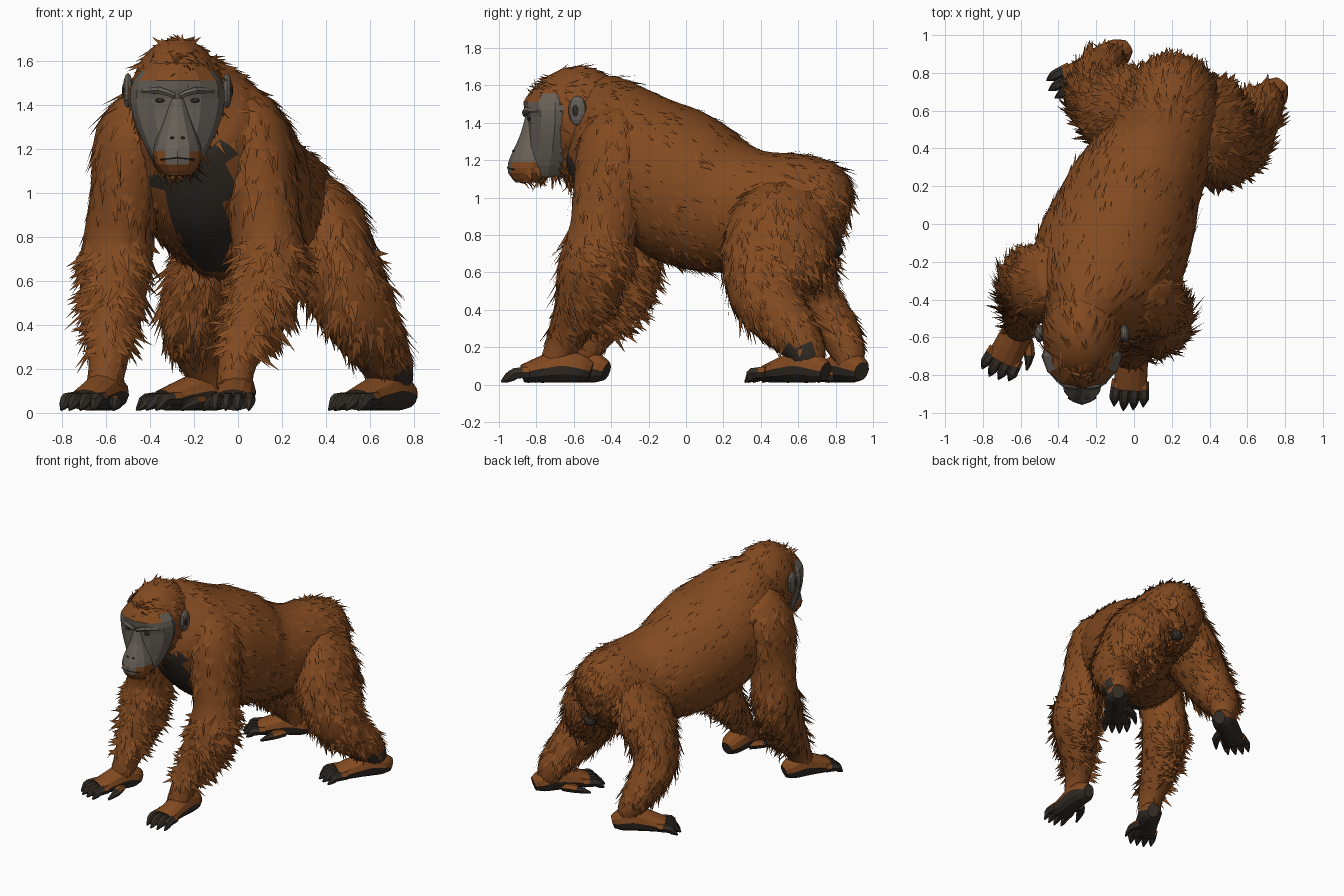
import bpy, bmesh, math, random
from mathutils import Vector as V

random.seed(4)
cube = bpy.data.objects.get("Cube")
if cube:
    bpy.data.objects.remove(cube)


def material(name, r, g, b):
    m = bpy.data.materials.new(name)
    m.use_nodes = True
    m.diffuse_color = (r, g, b, 1)
    bsdf = m.node_tree.nodes["Principled BSDF"]
    bsdf.inputs["Base Color"].default_value = (r, g, b, 1)
    bsdf.inputs["Roughness"].default_value = 0.9
    return m


FUR, GREY, DARK = range(3)
MATS = [material("rust_fur", 0.225, 0.068, 0.0145),
        material("grey_skin", 0.135, 0.117, 0.097),
        material("dark_skin", 0.034, 0.026, 0.02)]


def finish(name, bm, rule=FUR, smooth=False):
    """Turn a bmesh into an object; rule is a colour or a function of a face."""
    bm.normal_update()
    for f in bm.faces:
        f.material_index = rule(f) if callable(rule) else rule
        f.smooth = smooth
    me = bpy.data.meshes.new(name)
    bm.to_mesh(me)
    bm.free()
    for m in MATS:
        me.materials.append(m)
    ob = bpy.data.objects.new(name, me)
    bpy.context.collection.objects.link(ob)
    return ob


def spline(secs, steps):
    """Catmull-Rom interpolation of (x, y, z, width, depth) sections."""
    out = []
    n = len(secs)
    for i in range(n - 1):
        a, b, c, d = (secs[max(0, min(n - 1, i + k))] for k in (-1, 0, 1, 2))
        for s in range(steps):
            t = s / steps
            out.append([0.5 * (2 * q + (r - p) * t + (2 * p - 5 * q + 4 * r - u) * t * t
                               + (3 * q - p - 3 * r + u) * t ** 3)
                        for p, q, r, u in zip(a, b, c, d)])
    return out + [list(secs[-1])]


def loft(name, secs, side=(1, 0, 0), sides=14, steps=3, rule=FUR, smooth=True, flat_rings=False):
    """Skin elliptical rings strung along a path."""
    secs = spline(secs, steps)
    bm = bmesh.new()
    rings = []
    for i, s in enumerate(secs):
        tangent = V(secs[min(i + 1, len(secs) - 1)][:3]) - V(secs[max(i - 1, 0)][:3])
        tangent = V((0, 0, -1)) if flat_rings else tangent.normalized()
        u = V(side)
        u = (u - tangent * u.dot(tangent)).normalized()
        w = tangent.cross(u)
        rings.append([bm.verts.new(V(s[:3]) + u * s[3] * math.cos(a) + w * s[4] * math.sin(a))
                      for a in (math.tau * k / sides for k in range(sides))])
    for a, b in zip(rings, rings[1:]):
        for k in range(sides):
            j = (k + 1) % sides
            bm.faces.new((a[k], a[j], b[j], b[k]))
    bm.faces.new(rings[0])
    bm.faces.new(rings[-1])
    bmesh.ops.recalc_face_normals(bm, faces=bm.faces)
    return finish(name, bm, rule, smooth)


def tufts(name, ob, count, length, flow, lift=0.2, keep=lambda p: True):
    """Scatter pointed locks of hair over the fur faces of a part."""
    bm = bmesh.new()
    me = ob.data
    polys = [p for p in me.polygons if p.material_index == FUR and keep(p.center)]
    for p in random.choices(polys, [q.area for q in polys], k=count):
        a, b, c = (me.vertices[i].co for i in random.sample(list(p.vertices), 3))
        r, s = random.random(), random.random()
        root = a.lerp(b, r).lerp(c, s * 0.6)
        n = p.normal
        d = V(flow) + V([random.gauss(0, 0.2) for _ in range(3)])
        d = (d - n * d.dot(n)).normalized()
        across = n.cross(d) * length * random.uniform(0.12, 0.22)
        tip = root + (d + n * random.uniform(0.2, 1.4) * lift) * length * random.uniform(0.6, 1.4)
        root = root - n * 0.004
        tip.z = max(tip.z, 0.03)
        bm.faces.new([bm.verts.new(q) for q in (root + across, root - across, tip)])
    return finish(name, bm)


def ball(name, loc, scale, rule, u=10, v=7, smooth=False):
    bm = bmesh.new()
    bmesh.ops.create_uvsphere(bm, u_segments=u, v_segments=v, radius=1)
    for q in bm.verts:
        q.co = V([c * k for c, k in zip(q.co, scale)]) + V(loc)
    return finish(name, bm, rule, smooth)


# Torso with a bare dark chest narrowing to the left below
def chest(f):
    c = f.calc_center_median()
    bare = c.z < 1.22 and c.y < -0.05 and f.normal.y < -0.15
    return DARK if bare and -0.37 + max(0, 1 - c.z) * 0.55 < c.x < -0.02 else FUR


torso = loft("torso", [(0.2, 0.86, 0.9, 0.1, 0.13), (0.2, 0.78, 0.92, 0.21, 0.25),
                       (0.19, 0.62, 0.94, 0.265, 0.29), (0.13, 0.4, 0.94, 0.29, 0.31),
                       (0.02, 0.2, 0.96, 0.35, 0.37), (-0.06, 0, 1.04, 0.385, 0.41),
                       (-0.14, -0.2, 1.16, 0.4, 0.4), (-0.21, -0.38, 1.32, 0.34, 0.32),
                       (-0.26, -0.5, 1.41, 0.23, 0.27), (-0.28, -0.62, 1.46, 0.13, 0.18)],
             side=(0.95, -0.3, 0), sides=28, rule=chest)
tufts("back_fur", torso, 1100, 0.1, (0.25, 0.8, -0.6), 0.1)
tufts("rump_fur", torso, 450, 0.08, (0, 0.4, -1), 0.2, lambda p: p.y > 0.55)
tufts("belly_fur", torso, 160, 0.08, (0, 0.3, -1), 0.25, lambda p: p.z < 0.75)
ball("rump_skin", (0.26, 0.8, 0.72), (0.05, 0.04, 0.04), DARK)

# Limbs: path sections from the trunk down to the wrist or ankle
LIMBS = {
    "left_arm": [(-0.03, -0.3, 1.4, 0.13, 0.18), (0.06, -0.36, 1.25, 0.18, 0.22),
                 (0.1, -0.41, 1.0, 0.17, 0.2), (0.13, -0.45, 0.8, 0.16, 0.18),
                 (0.14, -0.5, 0.62, 0.17, 0.19), (0.06, -0.57, 0.4, 0.135, 0.14),
                 (0, -0.65, 0.24, 0.09, 0.1), (-0.02, -0.71, 0.11, 0.08, 0.07)],
    "right_arm": [(-0.38, -0.27, 1.4, 0.13, 0.18), (-0.47, -0.31, 1.25, 0.18, 0.22),
                  (-0.51, -0.32, 1.0, 0.16, 0.19), (-0.54, -0.3, 0.8, 0.16, 0.17),
                  (-0.56, -0.32, 0.62, 0.16, 0.18), (-0.58, -0.4, 0.42, 0.13, 0.15),
                  (-0.59, -0.51, 0.24, 0.09, 0.1), (-0.61, -0.56, 0.11, 0.08, 0.07)],
    "left_leg": [(0.27, 0.6, 0.97, 0.16, 0.22), (0.38, 0.53, 0.84, 0.2, 0.29),
                 (0.45, 0.46, 0.65, 0.2, 0.28), (0.54, 0.43, 0.47, 0.18, 0.2),
                 (0.63, 0.54, 0.32, 0.14, 0.15), (0.69, 0.64, 0.19, 0.11, 0.11),
                 (0.7, 0.66, 0.09, 0.08, 0.08)],
    "right_leg": [(0.08, 0.6, 0.97, 0.16, 0.22), (-0.04, 0.59, 0.8, 0.18, 0.24),
                  (-0.15, 0.61, 0.62, 0.17, 0.2), (-0.21, 0.68, 0.45, 0.15, 0.16),
                  (-0.18, 0.81, 0.29, 0.12, 0.12), (-0.13, 0.87, 0.16, 0.09, 0.09),
                  (-0.12, 0.87, 0.09, 0.07, 0.07)]}


def heel_side(f):
    """Sole skin wrapping up the outer side of the left heel."""
    c = f.calc_center_median()
    return DARK if c.x > 0.72 and c.z < 0.2 and c.y < 0.7 else FUR


for name, secs in LIMBS.items():
    limb = loft(name, secs, rule=heel_side)
    back = 0.9 if "arm" in name else 0.5
    tufts(name + "_upper_fur", limb, 350, 0.12, (0, 0.1, -1), 0.12, lambda p: p.z > 0.72)
    tufts(name + "_lower_fur", limb, 480, 0.1, (0, back, -0.7), 0.3,
          lambda p: 0.27 < p.z < 0.78)
    tufts(name + "_ankle_fur", limb, 70, 0.07, (0, 0, -1), 0.1, lambda p: 0.15 < p.z < 0.33)


# Hands and feet: furry back, dark sole and finger tips, one opposed thumb
def paw(name, heel, tip, width, thumb):
    a, b = V((*heel, 0)), V((*tip, 0))
    d = b - a
    p = V((-d.y, d.x, 0)).normalized()

    def at(t, z, w, h, off=0):
        return (*(a + d * t + p * off + V((0, 0, z))), w, h)

    def skin(f):
        c = f.calc_center_median()
        along = (c - a).dot(d) / d.length_squared
        return DARK if c.z < 0.06 or f.normal.z < -0.2 or along > 0.72 else FUR

    loft(name, [at(-0.24, 0.07, width * 0.5, 0.05), at(-0.1, 0.085, width * 0.9, 0.075),
                at(0.15, 0.1, width, 0.09), at(0.4, 0.085, width, 0.075),
                at(0.72, 0.058, width * 1.05, 0.048)], p, 12, 3, skin, False)
    for i in range(4):
        off = (i - 1.5) * width * 0.54
        reach = 1 - 0.05 * abs(i - 1.3)
        loft(f"{name}_finger_{i + 1}",
             [at(0.6, 0.065, 0.03, 0.034, off), at(0.82, 0.06, 0.029, 0.032, off * 1.1),
              at(0.95 * reach, 0.038, 0.023, 0.025, off * 1.12),
              at(1.04 * reach, 0.013, 0.004, 0.005, off * 1.12)], p, 6, 2, skin, False)
    loft(name + "_thumb",
         [at(0.25, 0.05, 0.035, 0.035, thumb * width * 0.6),
          at(0.45, 0.045, 0.03, 0.03, thumb * width * 1.3),
          at(0.68, 0.015, 0.006, 0.008, thumb * width * 1.6)], p, 6, 2, skin, False)


paw("left_hand", (0, -0.6), (-0.03, -0.98), 0.085, -1)
paw("right_hand", (-0.58, -0.5), (-0.74, -0.81), 0.085, 1)
paw("left_foot", (0.72, 0.67), (0.47, 0.35), 0.09, -1)
paw("right_foot", (-0.11, 0.89), (-0.43, 0.69), 0.085, 1)

# Head
HX = -0.275
head = ball("head", (HX, -0.575, 1.43), (0.215, 0.27, 0.275), FUR, 16, 10, True)
tufts("crown_fur", head, 380, 0.09, (0, 0.8, -0.4), 0.1, lambda p: p.y > -0.72)
tufts("brow_fur", head, 70, 0.07, (0, -0.7, 0.2), 0.3,
      lambda p: 1.55 < p.z < 1.66 and p.y < -0.65)


# Face and bearded muzzle
def face_colour(f):
    c = f.calc_center_median()
    return FUR if c.z > 1.53 and abs(c.x - HX) < 0.16 else GREY


def beard_colour(f):
    c = f.calc_center_median()
    return FUR if c.z < 1.12 or (c.z < 1.2 and abs(c.x - HX) > 0.055) else GREY


loft("face", [(HX, -0.69, 1.59, 0.13, 0.12), (HX, -0.7, 1.51, 0.2, 0.17),
              (HX, -0.7, 1.43, 0.215, 0.15), (HX, -0.705, 1.34, 0.2, 0.14),
              (HX, -0.715, 1.25, 0.165, 0.13), (HX, -0.73, 1.17, 0.125, 0.12),
              (HX, -0.74, 1.11, 0.08, 0.09)],
     sides=12, steps=2, rule=face_colour, smooth=False, flat_rings=True)
muzzle = loft("muzzle", [(HX, -0.83, 1.43, 0.03, 0.03), (HX, -0.82, 1.34, 0.06, 0.065),
                         (HX, -0.82, 1.26, 0.09, 0.1), (HX, -0.82, 1.19, 0.11, 0.13),
                         (HX, -0.83, 1.13, 0.1, 0.12), (HX, -0.84, 1.08, 0.06, 0.07)],
              sides=12, steps=2, rule=beard_colour, smooth=False, flat_rings=True)
tufts("beard", muzzle, 60, 0.06, (0, 0.4, -1), 0.15, lambda p: p.z < 1.2 and p.y > -0.88)
tufts("throat_fur", head, 160, 0.17, (0, 0, -1), 0.2, lambda p: p.z < 1.3 and p.y < -0.5)
loft("mouth", [(HX - 0.075, -0.92, 1.15, 0.004, 0.004), (HX, -0.948, 1.16, 0.01, 0.006),
               (HX + 0.075, -0.92, 1.15, 0.004, 0.004)],
     (0, 1, 0), 6, 2, DARK, False)
for s, label in ((1, "left"), (-1, "right")):
    ball(label + "_eye", (HX + s * 0.08, -0.838, 1.42), (0.022, 0.012, 0.01), DARK)
    ball(label + "_nostril", (HX + s * 0.024, -0.922, 1.25), (0.01, 0.008, 0.006), DARK)
    loft(label + "_brow", [(HX + s * 0.01, -0.86, 1.44, 0.012, 0.012),
                           (HX + s * 0.08, -0.85, 1.465, 0.025, 0.018),
                           (HX + s * 0.16, -0.79, 1.46, 0.01, 0.01)],
         (0, 1, 0), 6, 2, GREY, False)
    ball(label + "_ear", (HX + s * 0.225, -0.58, 1.465), (0.025, 0.05, 0.08), GREY)
    ball(label + "_ear_hollow", (HX + s * 0.243, -0.59, 1.465), (0.01, 0.018, 0.035), DARK)
